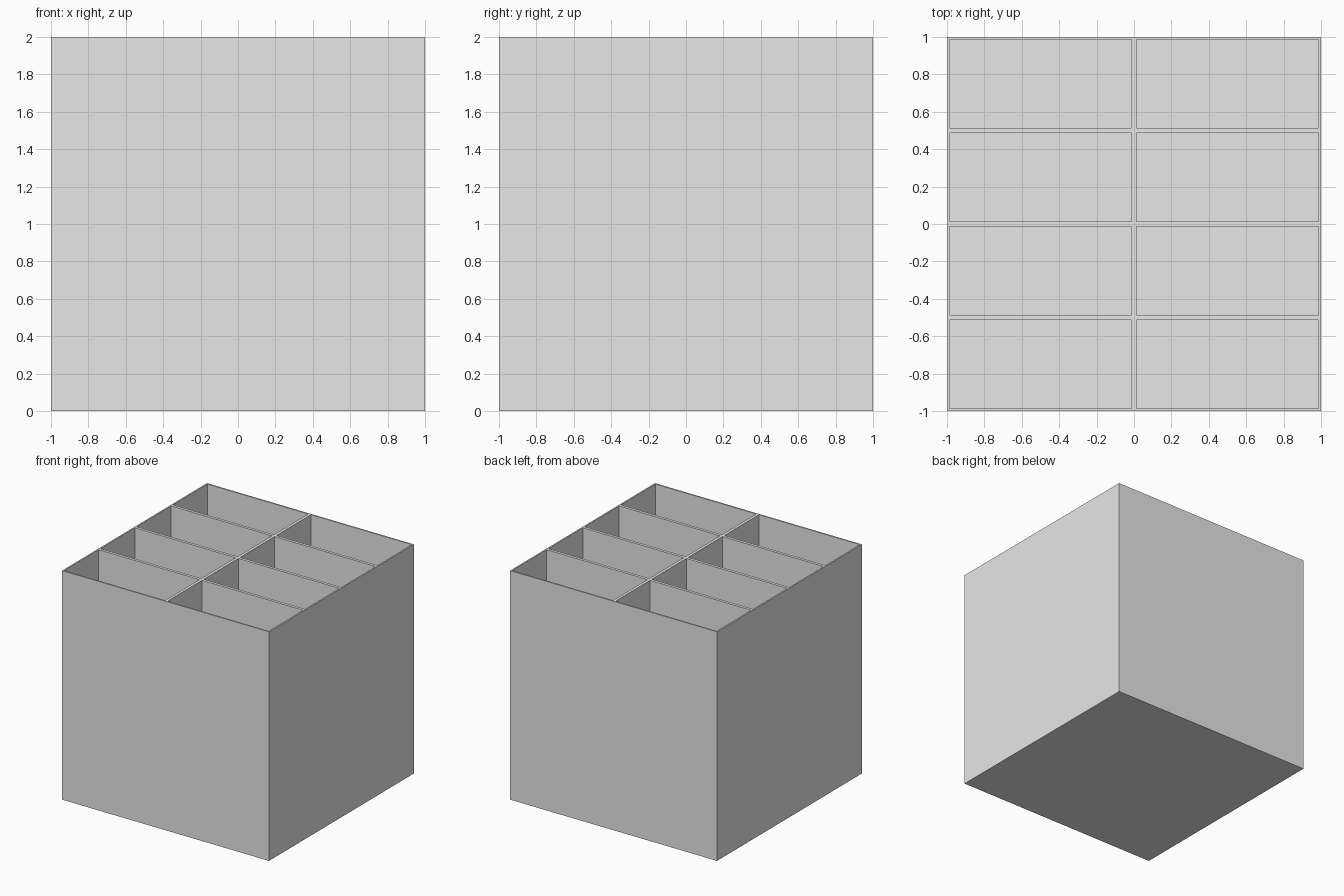
import bpy
import bmesh

if "Cube" in bpy.data.objects:
    bpy.data.objects.remove(bpy.data.objects["Cube"], do_unlink=True)

SIZE = 2.0
WALL = 0.018          # half of a divider, and the full outer wall
FLOOR = 0.018
COLUMNS, ROWS = 2, 4

# Plain grey material
grey = bpy.data.materials.new("plain_grey")
grey.use_nodes = True
colour = (0.8, 0.8, 0.8, 1.0)
grey.diffuse_color = colour
grey.node_tree.nodes["Principled BSDF"].inputs["Base Color"].default_value = colour


def slice_block(bm, axis, count):
    """Cut the block into equal bays along one axis."""
    for i in range(1, count):
        point, normal = [0, 0, 0], [0, 0, 0]
        point[axis] = -SIZE / 2 + SIZE * i / count
        normal[axis] = 1
        bmesh.ops.bisect_plane(bm, geom=bm.verts[:] + bm.edges[:] + bm.faces[:],
                               plane_co=point, plane_no=normal)


# Solid block standing on the ground
bm = bmesh.new()
bmesh.ops.create_cube(bm, size=SIZE)
bmesh.ops.translate(bm, verts=bm.verts[:], vec=(0, 0, SIZE / 2))
slice_block(bm, 0, COLUMNS)
slice_block(bm, 1, ROWS)

# Compartments: inset every bay on top, then sink it to the floor
bm.normal_update()
bays = [f for f in bm.faces if f.normal.z > 0.9]
bmesh.ops.inset_individual(bm, faces=bays, thickness=WALL)
for bay in bays:
    sunk = bmesh.ops.extrude_discrete_faces(bm, faces=[bay])["faces"][0]
    bmesh.ops.translate(bm, verts=sunk.verts[:], vec=(0, 0, FLOOR - SIZE))
bmesh.ops.recalc_face_normals(bm, faces=bm.faces[:])

mesh = bpy.data.meshes.new("compartment_box")
bm.to_mesh(mesh)
bm.free()
mesh.materials.append(grey)
box = bpy.data.objects.new("compartment_box", mesh)
bpy.context.collection.objects.link(box)
